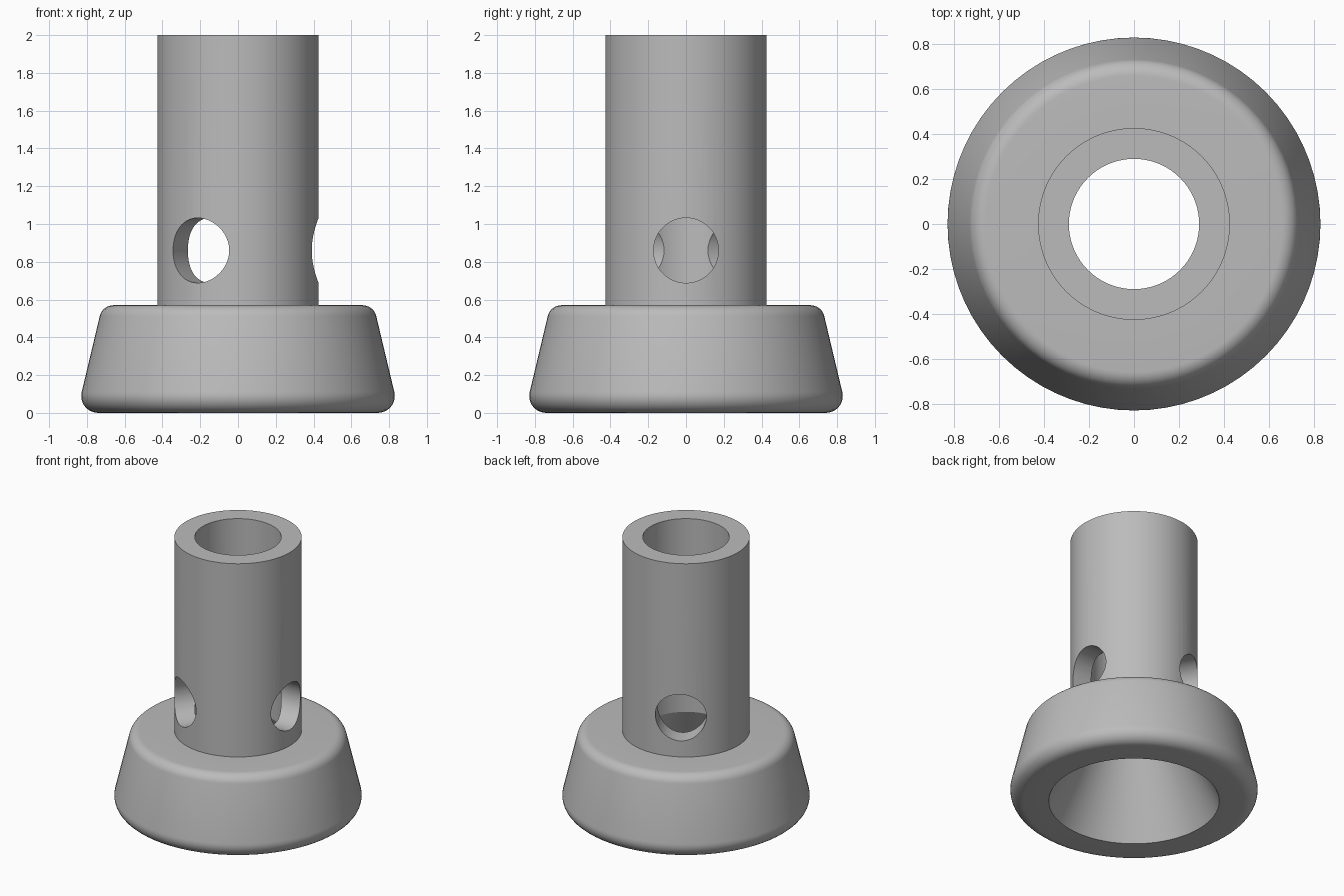
import bpy
import bmesh
from math import sin, cos, radians, pi
from mathutils import Matrix, Vector

if "Cube" in bpy.data.objects:
    bpy.data.objects.remove(bpy.data.objects["Cube"], do_unlink=True)

grey = bpy.data.materials.new("plain_grey")
grey.use_nodes = True
colour = (0.5, 0.5, 0.5, 1)
grey.diffuse_color = colour
grey.node_tree.nodes["Principled BSDF"].inputs["Base Color"].default_value = colour

SEGMENTS = 72
TUBE_R, BORE_R, MOUTH_R = 0.427, 0.29, 0.572
HEIGHT, BASE_TOP = 2.0, 0.57
SLOPE = 13.4  # lean of the skirt wall in degrees


def arc(cx, cz, r, start, end, steps=9):
    """Points of a rounded corner in the profile plane."""
    angles = [radians(start + (end - start) * i / steps) for i in range(steps + 1)]
    return [(cx + r * cos(a), cz + r * sin(a)) for a in angles]


def add_object(name, bm):
    bmesh.ops.recalc_face_normals(bm, faces=bm.faces)
    mesh = bpy.data.meshes.new(name)
    bm.to_mesh(mesh)
    bm.free()
    mesh.materials.append(grey)
    obj = bpy.data.objects.new(name, mesh)
    bpy.context.collection.objects.link(obj)
    return obj


def lathe(name, profile):
    """Revolve a closed profile about z."""
    bm = bmesh.new()
    verts = [bm.verts.new((x, 0, z)) for x, z in profile]
    edges = [bm.edges.new((v, verts[i - 1])) for i, v in enumerate(verts)]
    bmesh.ops.spin(bm, geom=verts + edges, cent=(0, 0, 0), axis=(0, 0, 1),
                   angle=2 * pi, steps=SEGMENTS, use_merge=True)
    bmesh.ops.remove_doubles(bm, verts=bm.verts, dist=1e-5)
    return add_object(name, bm)


# Flared base and upright tube, with a conical mouth below the straight bore
profile = [(MOUTH_R, 0)]
profile += arc(0.74, 0.09, 0.09, -90, SLOPE)
profile += arc(0.659, BASE_TOP - 0.075, 0.075, SLOPE, 90)
profile += [(TUBE_R, BASE_TOP), (TUBE_R, HEIGHT), (BORE_R, HEIGHT), (BORE_R, BASE_TOP)]
body = lathe("tube_on_flared_base", profile)

# Three round side holes, evenly spaced about the tube
bm = bmesh.new()
for i in range(3):
    turn = Matrix.Rotation(2 * pi * i / 3, 4, "Z")
    place = Matrix.Translation(Vector((0.38, 0, 0.86)))
    lay = Matrix.Rotation(pi / 2, 4, "Y")
    bmesh.ops.create_cone(bm, cap_ends=True, segments=48, radius1=0.172, radius2=0.172,
                          depth=0.4, matrix=turn @ place @ lay)
cutter = add_object("side_hole_cutter", bm)
cutter.hide_render = True

cut = body.modifiers.new("side_holes", "BOOLEAN")
cut.operation = "DIFFERENCE"
cut.solver = "EXACT"
cut.object = cutter

bpy.ops.object.select_all(action="DESELECT")
body.select_set(True)
bpy.context.view_layer.objects.active = body
bpy.ops.object.modifier_apply(modifier=cut.name)
bpy.data.objects.remove(cutter, do_unlink=True)
bpy.ops.object.shade_smooth_by_angle(angle=radians(20))
